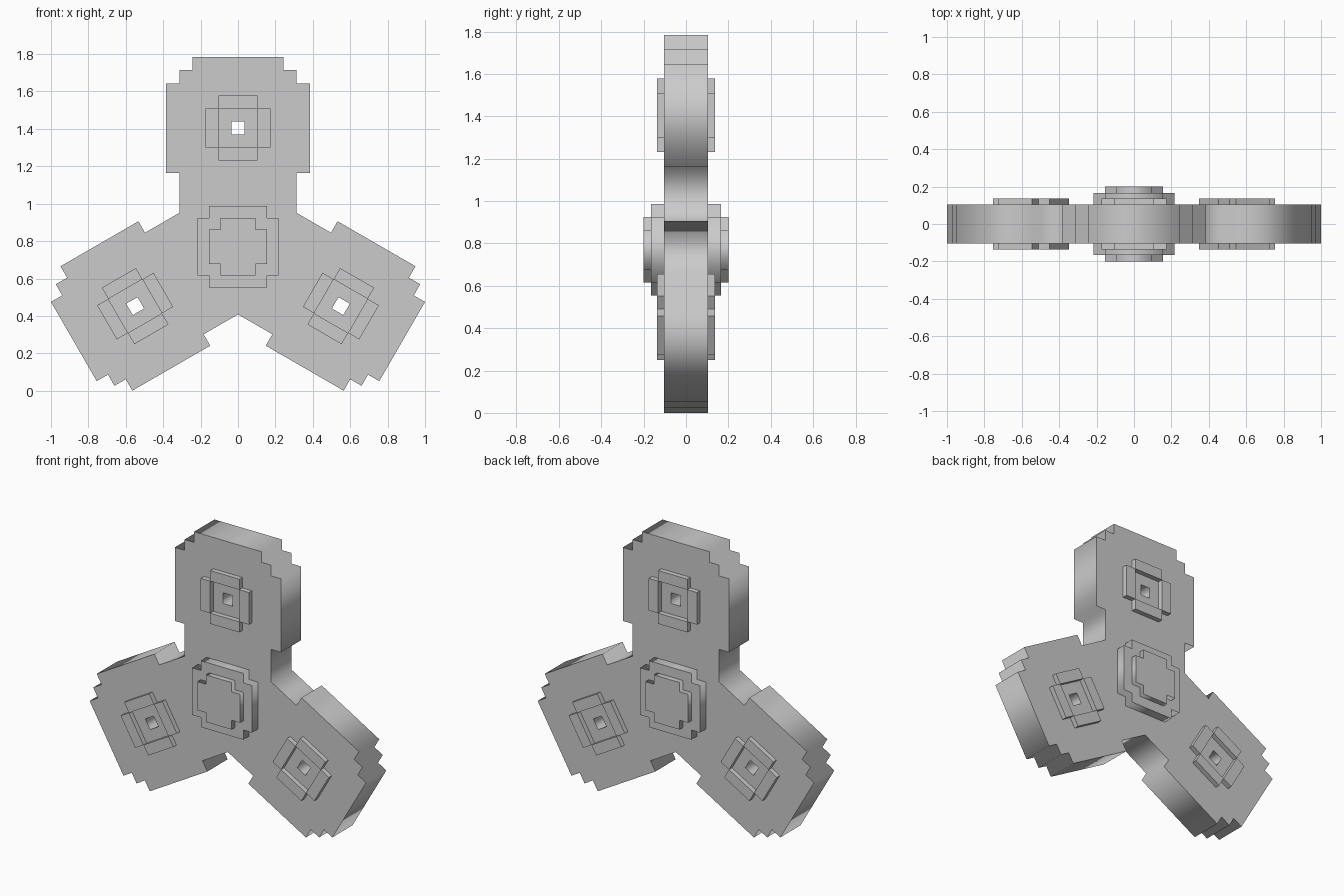
import bpy
from math import sin, cos, pi

if "Cube" in bpy.data.objects:
    bpy.data.objects.remove(bpy.data.objects["Cube"])

CZ = 0.77      # height of the hub centre
ARM = 0.635    # hub centre to bearing centre
ANGLES = [0, 2 * pi / 3, 4 * pi / 3]


def turn(p, a):
    return (p[0] * cos(a) + p[1] * sin(a), -p[0] * sin(a) + p[1] * cos(a))


def plate(name, loops, half):
    """Flat front-facing plate; loops inside other loops become holes."""
    cu = bpy.data.curves.new(name, 'CURVE')
    cu.dimensions = '2D'
    cu.fill_mode = 'BOTH'
    cu.extrude = half
    for pts in loops:
        s = cu.splines.new('POLY')
        s.points.add(len(pts) - 1)
        for v, (x, y) in zip(s.points, pts):
            v.co = (x, y, 0, 1)
        s.use_cyclic_u = True
    ob = bpy.data.objects.new(name, cu)
    bpy.context.collection.objects.link(ob)
    ob.location = (0, 0, CZ)
    ob.rotation_euler = (pi / 2, 0, 0)
    bpy.ops.object.select_all(action='DESELECT')
    ob.select_set(True)
    bpy.context.view_layer.objects.active = ob
    bpy.ops.object.convert(target='MESH')
    return bpy.context.object


def rect(cx, cy, hx, hy):
    return [(cx - hx, cy - hy), (cx + hx, cy - hy), (cx + hx, cy + hy), (cx - hx, cy + hy)]


def plus(a, b):
    """Square with notched corners: reach a, arm half-width b, notch corner (b, b)-style."""
    q = [(a, b), (b, b), (b, a)]
    return [(x, y) for x, y in q] + [(-x, y) for x, y in q[::-1]] + \
           [(-x, -y) for x, y in q] + [(x, -y) for x, y in q[::-1]]


# Three-armed body with a square hole through each arm
left = [(-0.3135, 0.181), (-0.3135, 0.393), (-0.384, 0.393), (-0.384, 0.874),
        (-0.3135, 0.874), (-0.3135, 0.944), (-0.2445, 0.944), (-0.2445, 1.0135)]
# the first point is shared with the neighbouring arm, so skip it on the mirrored side
arm = left + [(-x, y) for x, y in left[:0:-1]]
outline = [turn(p, a) for a in ANGLES for p in arm]
holes = [[turn(p, a) for p in rect(0, ARM, 0.035, 0.035)] for a in ANGLES]
plate("body", [outline] + holes, 0.105)

# Stepped hub caps, front and back
plate("hub_lower_cap", [plus(0.217, 0.154)], 0.165)
plate("hub_upper_cap", [plus(0.154, 0.093)], 0.2)

# Raised bearing frame of four bars around each hole
for i, a in enumerate(ANGLES):
    for side, (dx, dz, hx, hz) in {
            "left": (-0.1395, 0, 0.0345, 0.105), "right": (0.1395, 0, 0.0345, 0.105),
            "top": (0, 0.1395, 0.105, 0.0345), "bottom": (0, -0.1395, 0.105, 0.0345)}.items():
        x, z = turn((dx, ARM + dz), a)
        bpy.ops.mesh.primitive_cube_add(size=2, location=(x, 0, CZ + z), rotation=(0, a, 0))
        bar = bpy.context.object
        bar.name = f"bearing_{i + 1}_{side}_bar"
        bar.scale = (hx, 0.137, hz)
